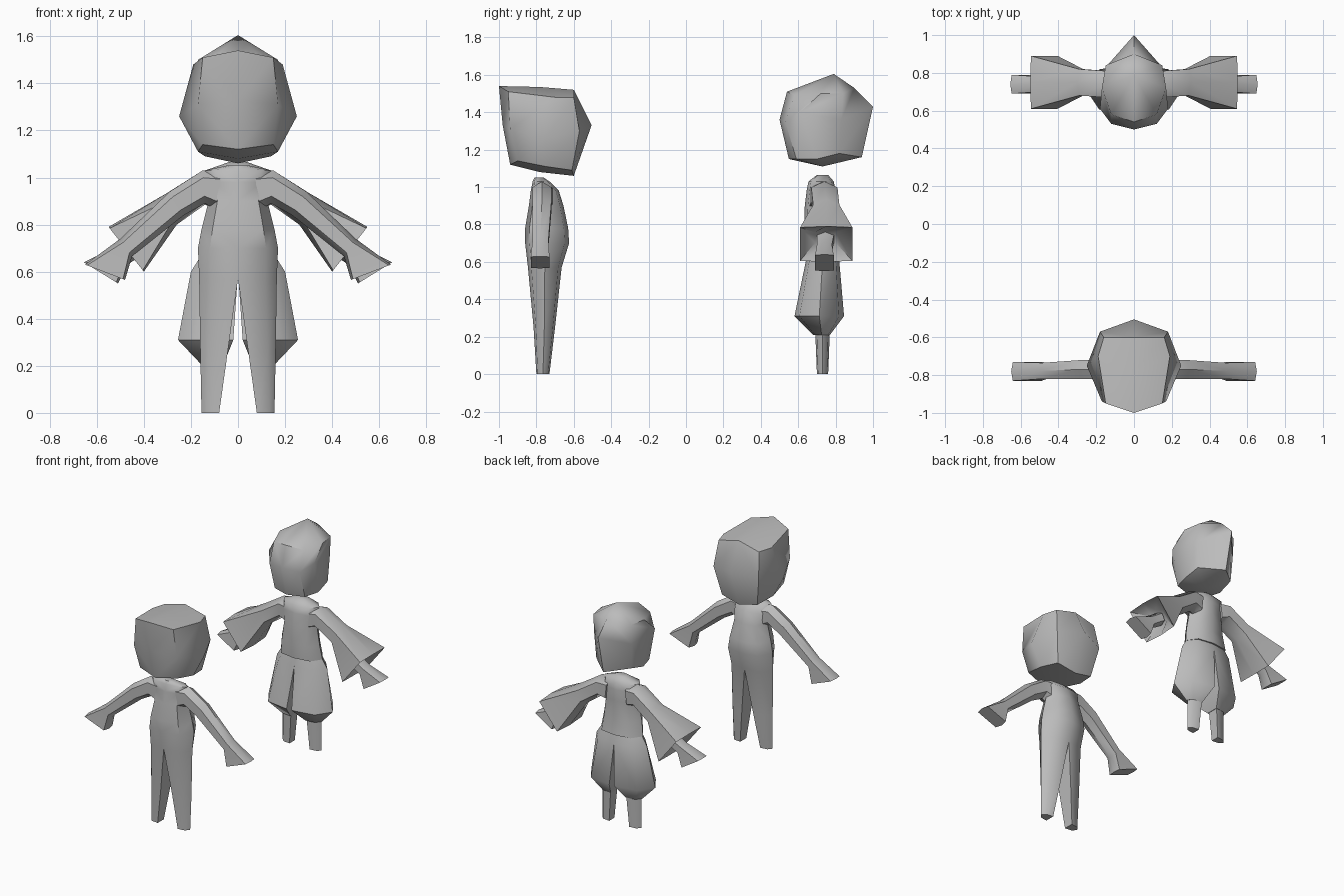
import bpy, bmesh, math

if "Cube" in bpy.data.objects:
    bpy.data.objects.remove(bpy.data.objects["Cube"])

grey = bpy.data.materials.new("plain_grey")
grey.diffuse_color = (0.5, 0.5, 0.5, 1)
grey.use_nodes = True
grey.node_tree.nodes["Principled BSDF"].inputs["Base Color"].default_value = grey.diffuse_color


def finish(name, bm, angle=50):
    """Mirror the half across x, weld, and turn it into a shaded object."""
    mid = [f for f in bm.faces if all(abs(v.co.x) < 1e-5 for v in f.verts)]
    bmesh.ops.delete(bm, geom=mid, context='FACES')
    bmesh.ops.mirror(bm, geom=bm.verts[:] + bm.edges[:] + bm.faces[:],
                     axis='X', merge_dist=1e-4)
    bmesh.ops.remove_doubles(bm, verts=bm.verts[:], dist=1e-4)
    bmesh.ops.recalc_face_normals(bm, faces=bm.faces[:])
    me = bpy.data.meshes.new(name)
    bm.to_mesh(me)
    bm.free()
    me.materials.append(grey)
    ob = bpy.data.objects.new(name, me)
    bpy.context.collection.objects.link(ob)
    bpy.ops.object.select_all(action='DESELECT')
    bpy.context.view_layer.objects.active = ob
    ob.select_set(True)
    bpy.ops.object.shade_smooth_by_angle(angle=math.radians(angle))
    return ob


def loft(name, rings, angle=50):
    """Closed rings joined in order, capped at both ends, then mirrored."""
    bm = bmesh.new()
    vs = [[bm.verts.new(p) for p in r] for r in rings]
    n = len(vs[0])
    for a, b in zip(vs, vs[1:]):
        for i in range(n):
            j = (i + 1) % n
            bm.faces.new((a[i], a[j], b[j], b[i]))
    bm.faces.new(vs[0])
    bm.faces.new(vs[-1])
    return finish(name, bm, angle)


def head(name, bottom, rings, top, angle):
    """Half rings from front to back, with a centre point above and below."""
    bm = bmesh.new()
    vs = [[bm.verts.new(p) for p in r] for r in rings]
    for a, b in zip(vs, vs[1:]):
        for i in range(4):
            bm.faces.new((a[i], a[i + 1], b[i + 1], b[i]))
    for pole, r in ((bottom, vs[0]), (top, vs[-1])):
        c = bm.verts.new(pole)
        for i in range(4):
            bm.faces.new((c, r[i], r[i + 1]))
    finish(name, bm, angle)


def level(z, xi, xo, yf, yb):
    """Six-sided horizontal section of a leg or half a torso."""
    w, d, m = xo - xi, yb - yf, (yf + yb) / 2
    return [(xi, yf, z), (xi + w * .7, yf + d * .1, z), (xo, m, z),
            (xi + w * .7, yb - d * .1, z), (xi, yb, z), (xi, m, z)]


def cuff(xt, zt, xb, zb, yf, yb, k=.22):
    """Six-sided section of an arm between a top and a bottom point."""
    m = (yf + yb) / 2

    def at(t, y):
        return (xt + (xb - xt) * t, y, zt + (zb - zt) * t)
    return [at(0, m), at(k, yf), at(1 - k, yf), at(1, m), at(1 - k, yb), at(k, yb)]


# plain figure: head with a flat face
head("plain_head", (0, -.78, 1.08),
     [[(0, -.94, 1.12), (.15, -.9, 1.14), (.17, -.75, 1.11), (.14, -.61, 1.09), (0, -.6, 1.06)],
      [(0, -.98, 1.33), (.17, -.94, 1.31), (.25, -.75, 1.26), (.18, -.57, 1.3), (0, -.505, 1.33)],
      [(0, -1, 1.54), (.15, -.95, 1.51), (.19, -.7, 1.48), (.16, -.6, 1.48), (0, -.6, 1.52)]],
     (0, -.78, 1.535), 55)

# plain figure: body and legs in one skin
loft("plain_body", [level(*a) for a in (
    (0, .08, .155, -.80, -.73), (.25, .045, .16, -.815, -.70),
    (.57, 0, .165, -.845, -.665), (.70, 0, .17, -.86, -.625),
    (.78, 0, .155, -.86, -.63), (.90, 0, .125, -.84, -.655),
    (.98, 0, .14, -.83, -.68), (1.03, 0, .14, -.82, -.73),
    (1.05, 0, .05, -.81, -.76))])

# plain figure: arms with flared hands
loft("plain_arms", [cuff(*a) for a in (
    (.07, 1.03, .09, .86, -.82, -.71), (.15, 1.03, .14, .89, -.82, -.72),
    (.29, .94, .23, .84, -.82, -.72), (.50, .74, .45, .665, -.82, -.735),
    (.65, .63, .48, .565, -.83, -.73, .05))])

# dressed figure: pointed head with a flat triangle on each side
head("dressed_head", (0, .73, 1.11),
     [[(0, .55, 1.15), (.12, .59, 1.15), (.15, .7, 1.15), (.14, .82, 1.18), (0, .94, 1.16)],
      [(0, .5, 1.36), (.12, .53, 1.35), (.18, .61, 1.4), (.15, .83, 1.36), (0, 1, 1.43)],
      [(0, .54, 1.51), (.12, .58, 1.49), (.17, .72, 1.5), (.15, .84, 1.5), (0, .9, 1.53)]],
     (0, .79, 1.605), 45)

# dressed figure: upper body
loft("dressed_shirt", [level(*a) for a in (
    (.66, 0, .165, .635, .815), (.76, 0, .15, .63, .80),
    (.90, 0, .125, .635, .80), (.98, 0, .14, .645, .80),
    (1.03, 0, .14, .655, .79), (1.065, 0, .04, .70, .76))])

# dressed figure: puffed trousers
loft("trousers", [level(*a) for a in (
    (.21, .06, .16, .68, .77), (.31, .02, .255, .58, .845),
    (.60, 0, .20, .64, .82), (.71, 0, .13, .66, .79))])

# dressed figure: lower legs
loft("lower_legs", [level(*a) for a in (
    (0, .08, .155, .70, .76), (.25, .06, .155, .69, .77))])

# dressed figure: bell sleeves with hollow ends
loft("sleeves", [cuff(*a) for a in (
    (.07, 1.03, .09, .86, .66, .80), (.15, 1.03, .14, .885, .67, .81),
    (.30, .935, .26, .80, .68, .82), (.55, .79, .40, .60, .61, .89, .03),
    (.44, .78, .37, .68, .69, .80))])

# dressed figure: hands
loft("dressed_hands", [cuff(*a) for a in (
    (.43, .76, .39, .68, .70, .79), (.51, .71, .47, .63, .70, .78),
    (.655, .64, .51, .55, .69, .79, .05))])
